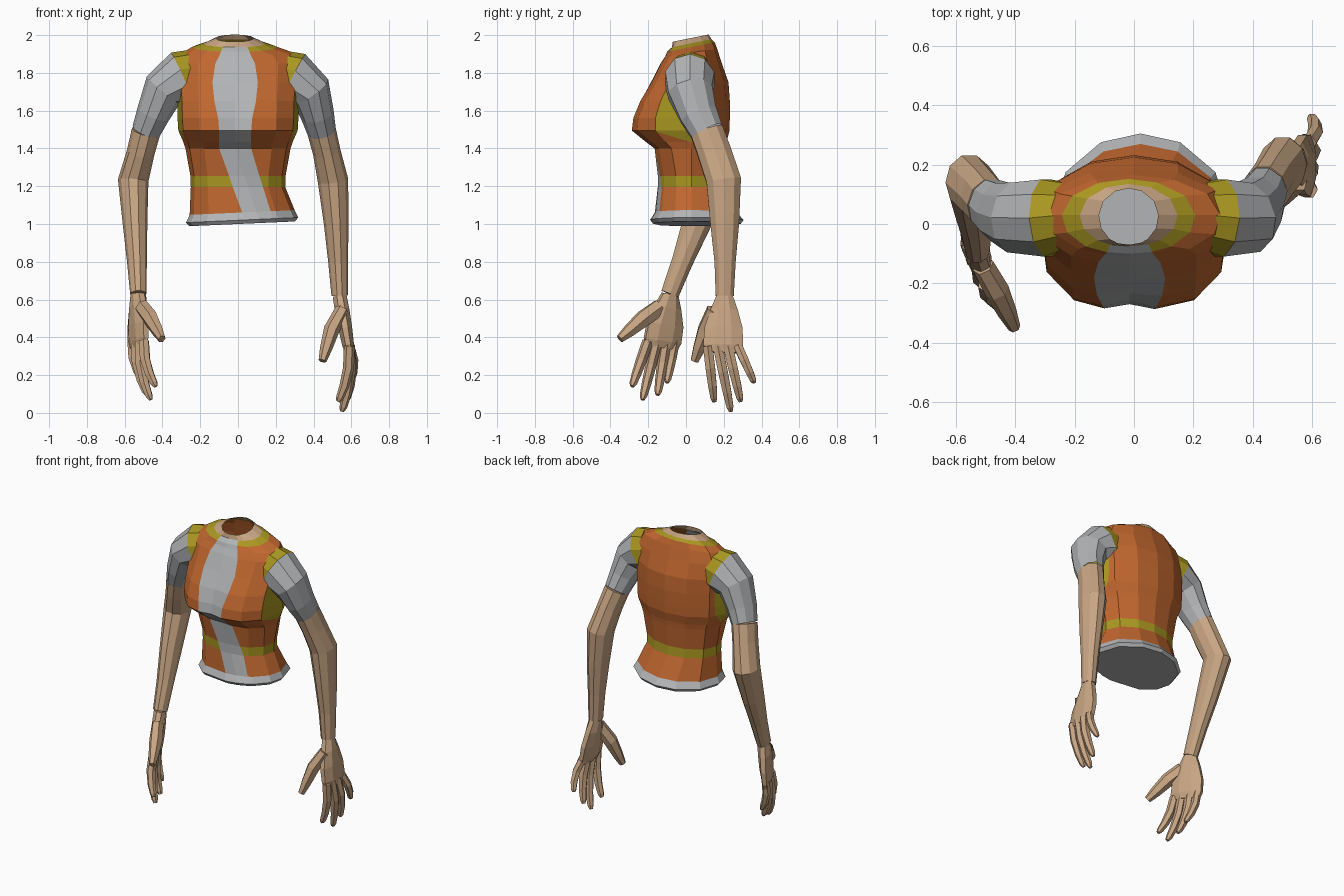
import bpy, bmesh, math
from mathutils import Vector

if "Cube" in bpy.data.objects:
    bpy.data.objects.remove(bpy.data.objects["Cube"])


def make_mat(name, rgb):
    m = bpy.data.materials.new(name)
    m.diffuse_color = (*rgb, 1)
    m.use_nodes = True
    m.node_tree.nodes["Principled BSDF"].inputs["Base Color"].default_value = m.diffuse_color
    return m


ORANGE = make_mat("orange cloth", (0.53, 0.135, 0.028))
GRAY = make_mat("gray cloth", (0.44, 0.45, 0.46))
YELLOW = make_mat("yellow trim", (0.40, 0.31, 0.015))
SKIN = make_mat("skin", (0.58, 0.38, 0.23))


def finish(bm, name, mats):
    bmesh.ops.recalc_face_normals(bm, faces=bm.faces)
    me = bpy.data.meshes.new(name)
    bm.to_mesh(me)
    bm.free()
    for m in mats:
        me.materials.append(m)
    bpy.context.collection.objects.link(bpy.data.objects.new(name, me))


def bridge(bm, a, b, mat):
    n = len(a)
    for j in range(n):
        k = (j + 1) % n
        bm.faces.new((a[j], a[k], b[k], b[j])).material_index = mat(j)


def tube(bm, pts, radii, wide, n=8, caps=True, mat=lambda i: 0):
    """Loft oval rings along points; radii are (half width, half thickness)."""
    rings = []
    for i, (p, r) in enumerate(zip(pts, radii)):
        t = (pts[min(i + 1, len(pts) - 1)] - pts[max(i - 1, 0)]).normalized()
        u = (wide - t * wide.dot(t)).normalized()
        v = t.cross(u)
        angles = [2 * math.pi * (k + 0.5) / n for k in range(n)]
        rings.append([bm.verts.new(p + 1.05 * (u * r[0] * math.cos(a) + v * r[1] * math.sin(a)))
                      for a in angles])
    for i in range(len(rings) - 1):
        bridge(bm, rings[i], rings[i + 1], lambda j: mat(i))
    if caps:
        bm.faces.new(rings[0])
        bm.faces.new(rings[-1])


# Torso profile: height, half width, front y, back y, stripe half width
PROFILE = [
    (1.00, .28, -.175, .29, .075), (1.02, .297, -.19, .305, .075),
    (1.06, .278, -.165, .27, .075), (1.195, .25, -.15, .20, .08),
    (1.255, .252, -.15, .195, .08), (1.40, .278, -.168, .21, .085),
    (1.435, .29, -.215, .215, .085), (1.495, .316, -.288, .23, .085),
    (1.56, .32, -.28, .232, .09), (1.65, .322, -.245, .232, .11),
    (1.75, .328, -.187, .225, .12), (1.85, .33, -.135, .19, .105),
    (1.908, .292, -.11, .165, .085), (1.938, .225, -.10, .152, .075),
    (1.957, .165, -.075, .135, .065), (1.985, .10, -.07, .12, .04),
]


def torso_ring(bm, z, hw, yf, yb, sw):
    cx = .022 if z < 1.1 else (-.018 if z > 1.92 else 0)
    bust = math.exp(-((z - 1.55) / .12) ** 2)
    sx = -.015 + .33 * max(0, 1.4 - z)                       # stripe drifts at the waist
    square = 2.2 + .9 * math.exp(-((z - 1.57) / .2) ** 2)    # broad, flat bust
    rise = max(0, min(.2, (z - 1.86) * 3))                   # collar climbs to the back
    roll = .045 if z < 1.1 else 0                            # hips tilt sideways
    front = ([cx + hw * f for f in (-1, -.92, -.64)] + [sx - sw, sx, sx + sw]
             + [cx + hw * f for f in (.64, .92, 1)])
    back = [cx + hw * f for f in (.85, .45, 0, -.45, -.85)]
    ring = []
    for xs, ye, p in ((front, yf, square), (back, yb, 2.0)):
        for j, x in enumerate(xs):
            q = min(1, abs(x - cx) / hw)
            dy = (ye - .03) * (1 - q ** p) ** (1 / p)
            if ye < 0 and j == 4:
                dy += .022 * bust                            # dip along the centre
            ring.append(bm.verts.new((x, .03 + dy, z + rise * dy + roll * x)))
    return ring


# Torso: vest with hem, belt, front stripe, collar and neck
bm = bmesh.new()
rings = [torso_ring(bm, *row) for row in PROFILE]
last = len(rings) - 1


def vest_colour(i, j):
    if i == last - 1:
        return 3
    if i < 2 or j in (3, 4):
        return 1
    return 2 if i in (3, last - 2) else 0


for i in range(last):
    bridge(bm, rings[i], rings[i + 1], lambda j: vest_colour(i, j))
bm.faces.new(rings[0]).material_index = 1

# Armhole trim cut into the sides of the vest
for s in (-1, 1):
    bmesh.ops.bisect_plane(bm, geom=bm.verts[:] + bm.edges[:] + bm.faces[:],
                           plane_co=(s * .288, 0, 0), plane_no=(s, 0, 0))
for f in bm.faces:
    c = f.calc_center_median()
    if abs(c.x) > .288 and c.z > 1.44 and c.y > -.11:
        f.material_index = 2
finish(bm, "vest_torso", [ORANGE, GRAY, YELLOW, SKIN])

# Arm thickness from shoulder to wrist, shared by both arms
ARM_RADII = [(.11, .13), (.13, .142), (.118, .108), (.10, .085), (.087, .073),
             (.089, .07), (.092, .077), (.076, .062), (.056, .05), (.048, .041)]
CUFF = 4
POSES = {
    "right": dict(
        side=1, index_dir=(0, -1, 0),
        arm=[(.22, .03, 1.785), (.288, .02, 1.767), (.385, .022, 1.70), (.42, .065, 1.58),
             (.443, .11, 1.49), (.47, .15, 1.38), (.503, .20, 1.23), (.52, .205, 1),
             (.53, .207, .8), (.538, .205, .62)],
        knuckle=(.59, .195, .32), thumb=[(.495, .105, .44), (.447, .045, .275)],
        tips=[(.53, .15, .06), (.55, .238, .008), (.57, .29, .06), (.595, .362, .16)]),
    "left": dict(
        side=-1, index_dir=(.4, -.9, 0),
        arm=[(-.22, .03, 1.79), (-.292, .02, 1.772), (-.395, .022, 1.71), (-.45, .04, 1.58),
             (-.487, .065, 1.49), (-.515, .095, 1.38), (-.555, .14, 1.23), (-.545, .055, 1),
             (-.535, -.02, .8), (-.528, -.085, .63)],
        knuckle=(-.53, -.13, .345), thumb=[(-.462, -.225, .50), (-.403, -.35, .392)],
        tips=[(-.435, -.285, .14), (-.462, -.23, .07), (-.48, -.15, .095), (-.50, -.10, .16)]),
}

for name, pose in POSES.items():
    path = [Vector(p) for p in pose["arm"]]
    depth, across = Vector((0, 1, 0)), Vector(pose["index_dir"])
    # Sleeve with a yellow seam at the shoulder
    bm = bmesh.new()
    tube(bm, path[:CUFF + 1], ARM_RADII, depth, 10, False, lambda i: int(i == 0))
    finish(bm, name + "_sleeve", [GRAY, YELLOW])
    # Bare arm
    bm = bmesh.new()
    tube(bm, path[CUFF:], ARM_RADII[CUFF:], depth, 10)
    finish(bm, name + "_arm", [SKIN])
    # Palm
    bm = bmesh.new()
    wrist, knuckle = path[-1], Vector(pose["knuckle"])
    tube(bm, [wrist.lerp(knuckle, t) for t in (0, .25, .57, .87, 1)],
         [(.044, .038), (.074, .04), (.104, .038), (.108, .032), (.095, .022)], across)
    # Thumb
    mid, tip = (Vector(p) for p in pose["thumb"])
    root = wrist.lerp(knuckle, .25) + across * .05
    tube(bm, [root, mid, mid.lerp(tip, .6), tip],
         [(.045, .036), (.045, .04), (.034, .031), (.022, .02)], across, 6)
    # Four tapering fingers, bowed outwards
    for k, end in enumerate(pose["tips"]):
        base = knuckle + across * (.08 - .053 * k) + Vector((0, 0, .035))
        size = .028 if k < 3 else .025
        pts, radii = [], []
        for t, w in ((0, 1), (.4, 1), (.72, .88), (.93, .7), (1, .4)):
            bow = Vector((pose["side"] * .08 * t * (1 - t), 0, 0))
            pts.append(base.lerp(Vector(end), t) + bow)
            radii.append((size * w, size * w))
        tube(bm, pts, radii, across, 6)
    finish(bm, name + "_hand", [SKIN])
